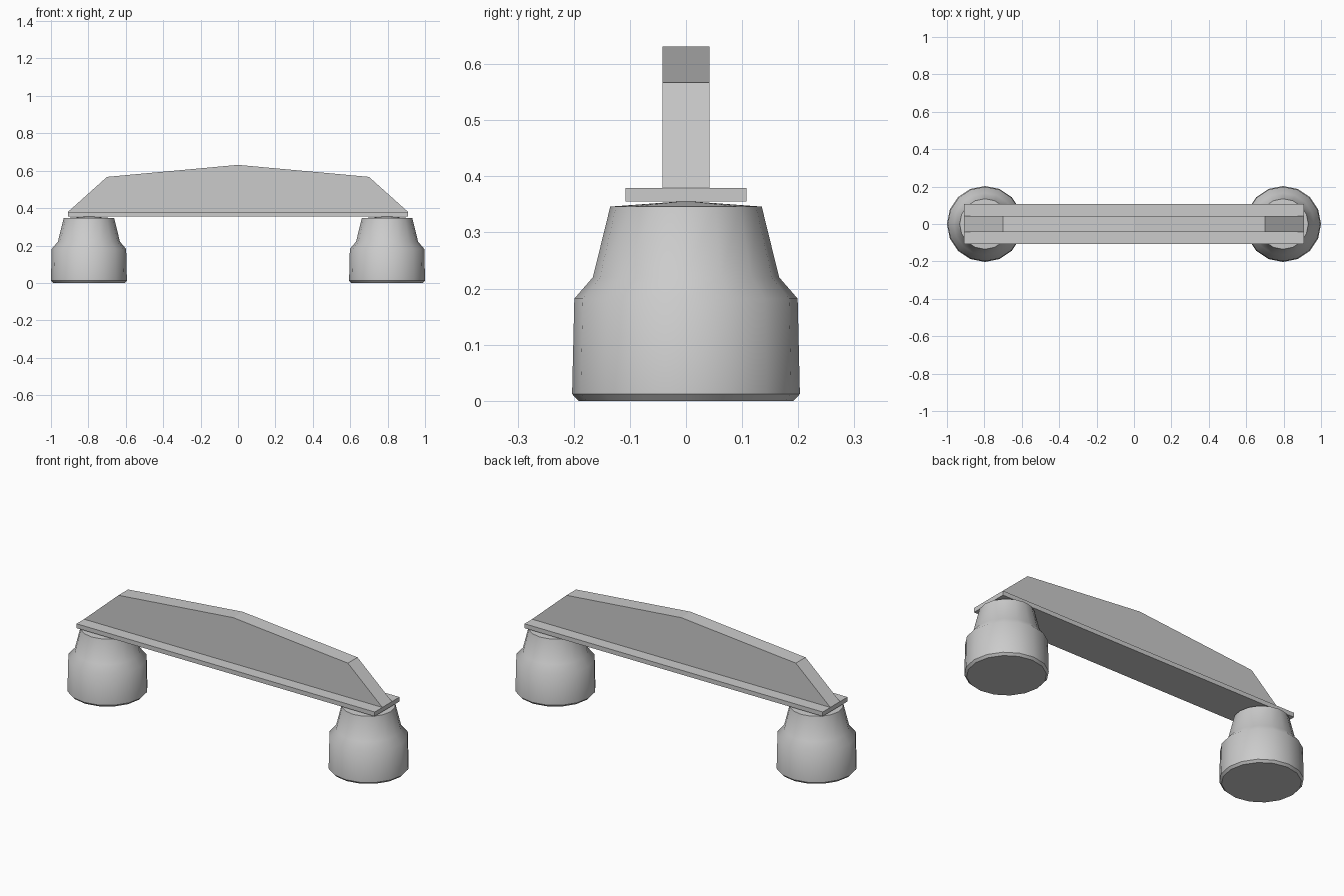
import bpy, bmesh, math

if "Cube" in bpy.data.objects:
    bpy.data.objects.remove(bpy.data.objects["Cube"])


def make_object(name, bm):
    bmesh.ops.recalc_face_normals(bm, faces=bm.faces)
    mesh = bpy.data.meshes.new(name)
    bm.to_mesh(mesh)
    bm.free()
    obj = bpy.data.objects.new(name, mesh)
    bpy.context.collection.objects.link(obj)
    return obj


def lathe(name, profile, x, sides=16):
    bm = bmesh.new()
    pts = [bm.verts.new((r, 0, z)) for r, z in profile]
    edges = [bm.edges.new(p) for p in zip(pts, pts[1:])]
    bmesh.ops.spin(bm, geom=pts + edges, cent=(0, 0, 0), axis=(0, 0, 1),
                   angle=math.tau, steps=sides)
    bmesh.ops.remove_doubles(bm, verts=bm.verts, dist=1e-4)
    obj = make_object(name, bm)
    obj.location.x = x
    bpy.ops.object.select_all(action='DESELECT')
    obj.select_set(True)
    bpy.context.view_layer.objects.active = obj
    bpy.ops.object.shade_smooth_by_angle(angle=math.radians(40))
    return obj


def extrude_profile(name, profile, half_depth):
    bm = bmesh.new()
    face = bm.faces.new([bm.verts.new((x, -half_depth, z)) for x, z in profile])
    new = bmesh.ops.extrude_face_region(bm, geom=[face])["geom"]
    verts = [g for g in new if isinstance(g, bmesh.types.BMVert)]
    bmesh.ops.translate(bm, verts=verts, vec=(0, 2 * half_depth, 0))
    return make_object(name, bm)


# Stepped round feet with a shallow conical top
foot = [(0, 0), (0.192, 0), (0.203, 0.012), (0.199, 0.182),
        (0.166, 0.22), (0.135, 0.346), (0, 0.356)]
for side, x in (("left", -0.797), ("right", 0.797)):
    lathe(side + "_foot", foot, x)

# Flat base plate joining the feet
extrude_profile("base_plate", [(-0.91, 0.355), (0.91, 0.355),
                               (0.91, 0.379), (-0.91, 0.379)], 0.108)

# Upright handle web with peaked top
extrude_profile("handle_web", [(-0.91, 0.379), (0.91, 0.379), (0.7, 0.567),
                               (0, 0.631), (-0.7, 0.567)], 0.042)
